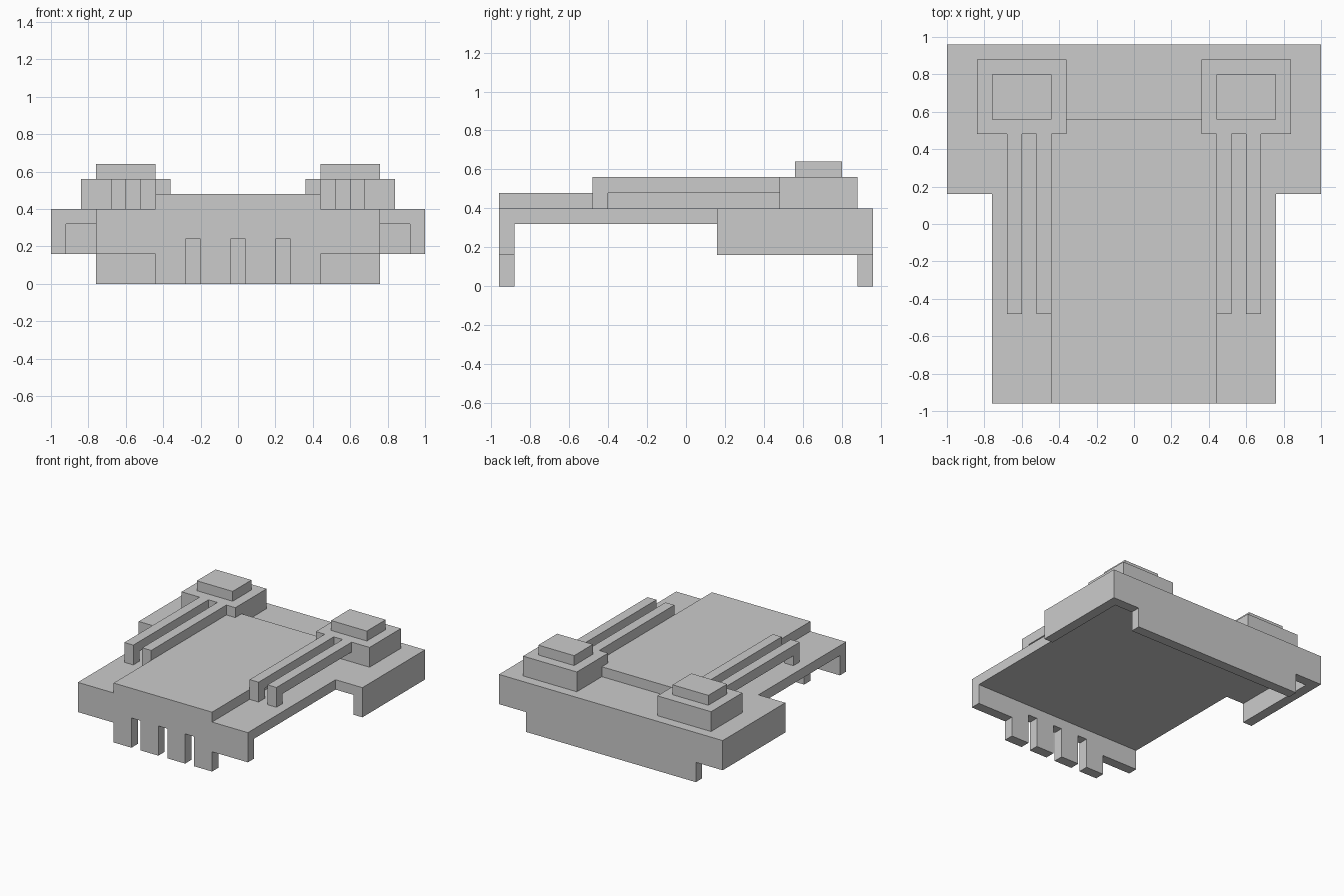
import bpy, bmesh
from mathutils import Vector

if "Cube" in bpy.data.objects:
    bpy.data.objects.remove(bpy.data.objects["Cube"])


def prism(name, outline, axis, start, end):
    """Extrude a flat outline along y (x,z points) or z (x,y points)."""
    bm = bmesh.new()
    place = (lambda p: (p[0], start, p[1])) if axis == 'y' else (lambda p: (p[0], p[1], start))
    face = bm.faces.new([bm.verts.new(place(p)) for p in outline])
    ext = bmesh.ops.extrude_face_region(bm, geom=[face])
    move = Vector((0, end - start, 0)) if axis == 'y' else Vector((0, 0, end - start))
    bmesh.ops.translate(bm, vec=move, verts=[v for v in ext['geom'] if isinstance(v, bmesh.types.BMVert)])
    bmesh.ops.recalc_face_normals(bm, faces=bm.faces)
    mesh = bpy.data.meshes.new(name)
    bm.to_mesh(mesh)
    bm.free()
    obj = bpy.data.objects.new(name, mesh)
    bpy.context.collection.objects.link(obj)
    return obj


def box(name, x0, x1, y0, y1, z0, z1):
    return prism(name, [(x0, y0), (x1, y0), (x1, y1), (x0, y1)], 'z', z0, z1)


def mirrored(half):
    """Complete a right-half outline with its reflection in x."""
    return half + [(-x, v) for x, v in reversed(half)]


def both_sides(obj):
    obj.modifiers.new("Mirror", 'MIRROR').use_mirror_merge = False


# T-shaped deck, thin and open underneath
prism("deck", mirrored([(0.76, -0.88), (0.76, 0.16), (1, 0.16), (1, 0.88)]), 'z', 0.32, 0.40)

# Front panel with four teeth, and stepped back panel
prism("front_panel", mirrored([
    (0.04, 0.24), (0.04, 0), (0.20, 0), (0.20, 0.24), (0.28, 0.24), (0.28, 0),
    (0.44, 0), (0.44, 0.16), (0.76, 0.16), (0.76, 0.40)]), 'y', -0.96, -0.88)
prism("back_panel", mirrored([(0.76, 0), (0.76, 0.16), (1, 0.16), (1, 0.40)]), 'y', 0.88, 0.96)

# Side skirts of the wide rear section
both_sides(box("side_skirt", 0.92, 1, 0.16, 0.88, 0.16, 0.32))

# Raised centre panel, notched around the corner blocks
prism("centre_panel", mirrored([(0.44, -0.96), (0.44, 0.48), (0.36, 0.48), (0.36, 0.56)]),
      'z', 0.40, 0.48)

# Corner blocks: base, forked layer with two rails, cap
both_sides(box("block_base", 0.36, 0.84, 0.48, 0.88, 0.40, 0.48))
both_sides(prism("block_and_rails", [
    (0.36, 0.88), (0.36, 0.48), (0.44, 0.48), (0.44, -0.48), (0.52, -0.48), (0.52, 0.48),
    (0.60, 0.48), (0.60, -0.48), (0.68, -0.48), (0.68, 0.48), (0.84, 0.48), (0.84, 0.88)],
    'z', 0.48, 0.56))
both_sides(box("block_cap", 0.44, 0.76, 0.56, 0.80, 0.56, 0.64))

# Feet at the front end of each rail
for label, x in (("inner", 0.44), ("outer", 0.60)):
    both_sides(box(label + "_rail_foot", x, x + 0.08, -0.48, -0.40, 0.40, 0.48))
